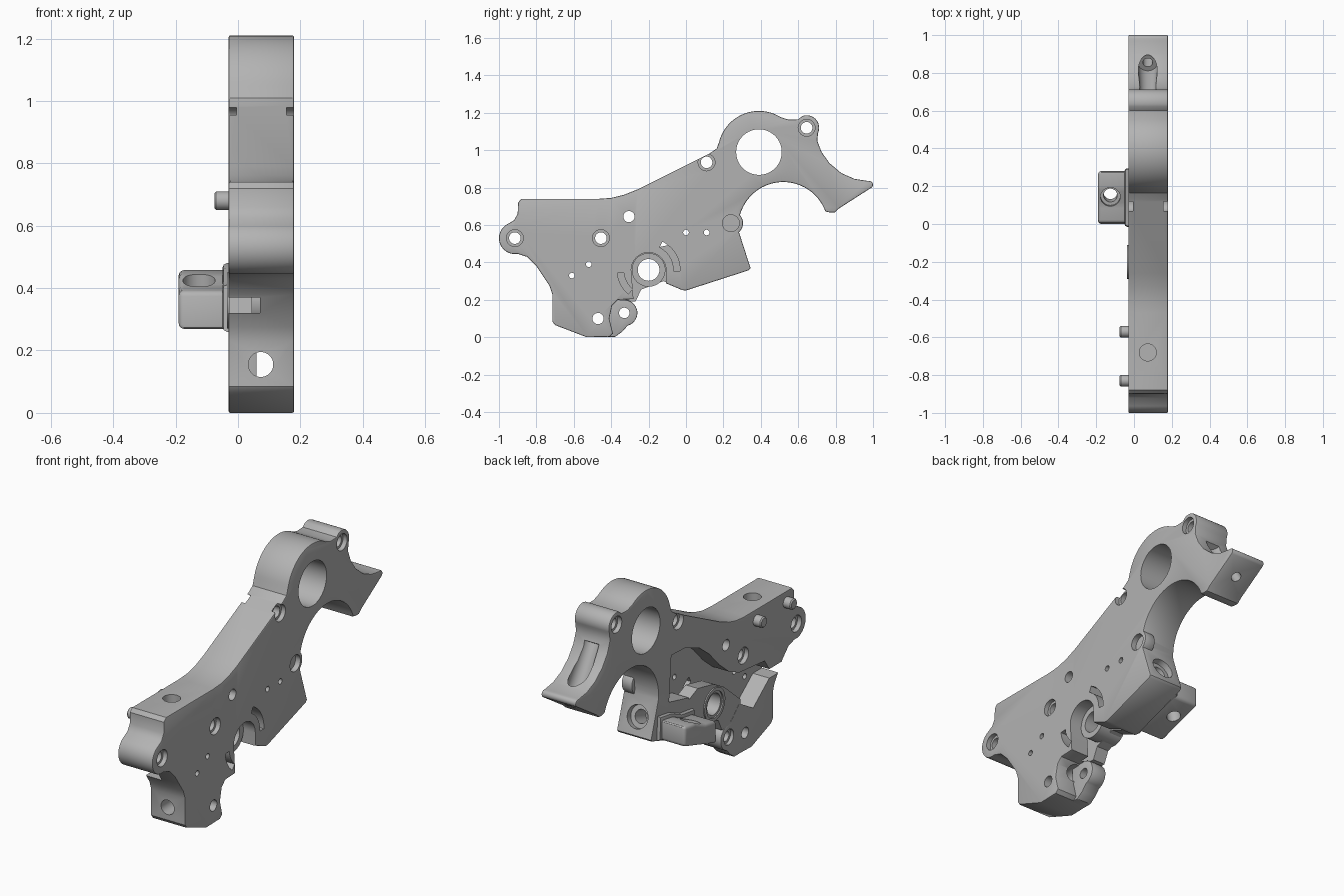
import bpy, bmesh
from math import cos, sin, radians
from mathutils import Vector

if "Cube" in bpy.data.objects:
    bpy.data.objects.remove(bpy.data.objects["Cube"])

grey = bpy.data.materials.new("machined grey")
grey.use_nodes = True
GREY = (0.45, 0.45, 0.45, 1)
grey.diffuse_color = GREY
grey.node_tree.nodes["Principled BSDF"].inputs["Base Color"].default_value = GREY

X0, X1, MID = -0.03, 0.18, 0.073   # plate faces and its middle plane


def arc(cy, cz, r, a0, a1, n=16):
    angles = [radians(a0 + (a1 - a0) * i / n) for i in range(n + 1)]
    return [(cy + r * cos(a), cz + r * sin(a)) for a in angles]


def finish(bm, name):
    bmesh.ops.recalc_face_normals(bm, faces=bm.faces)
    mesh = bpy.data.meshes.new(name)
    bm.to_mesh(mesh)
    bm.free()
    mesh.materials.append(grey)
    ob = bpy.data.objects.new(name, mesh)
    bpy.context.collection.objects.link(ob)
    return ob


def prism(name, profile, x0, x1, rim=0, every=False):
    """Extrude a (y, z) profile along x, optionally rounding its edges."""
    bm = bmesh.new()
    base = bm.faces.new([bm.verts.new((x0, y, z)) for y, z in profile])
    new = bmesh.ops.extrude_face_region(bm, geom=[base])["geom"]
    bmesh.ops.translate(bm, vec=(x1 - x0, 0, 0),
                        verts=[v for v in new if isinstance(v, bmesh.types.BMVert)])
    bmesh.ops.recalc_face_normals(bm, faces=bm.faces)
    if rim:
        edges = [e for e in bm.edges
                 if every or abs(e.verts[0].co.x - e.verts[1].co.x) < 1e-5]
        bmesh.ops.bevel(bm, geom=edges, offset=rim, segments=3 if every else 2,
                        profile=0.5, affect='EDGES', clamp_overlap=True)
    return finish(bm, name)


def rod(name, p0, p1, r, r2=None):
    p0, p1 = Vector(p0), Vector(p1)
    bm = bmesh.new()
    bmesh.ops.create_cone(bm, cap_ends=True, segments=40, radius1=r,
                          radius2=r if r2 is None else r2, depth=(p1 - p0).length)
    turn = (p1 - p0).to_track_quat('Z', 'Y').to_matrix().to_4x4()
    turn.translation = (p0 + p1) / 2
    bmesh.ops.transform(bm, matrix=turn, verts=bm.verts)
    return finish(bm, name)


def cut(ob, cutter):
    mod = ob.modifiers.new("cut", 'BOOLEAN')
    mod.operation, mod.solver, mod.object = 'DIFFERENCE', 'EXACT', cutter
    bpy.context.view_layer.update()
    result = bpy.data.meshes.new_from_object(
        ob.evaluated_get(bpy.context.evaluated_depsgraph_get()))
    ob.modifiers.clear()
    ob.data = result
    bpy.data.objects.remove(cutter)


def drill(ob, y, z, r, x0=-0.3, x1=0.3):
    cut(ob, rod("drill", (x0, y, z), (x1, y, z), r))


# Main plate outline
outline = [(-.88, .74), (-.47, .74), (-.4, .745), (-.33, .762), (-.26, .79),
           (.13, .985), (.165, 1.01)]
outline += arc(.39, .99, .22, 165, 58, 24)
outline += [(.55, 1.163), (.6, 1.165)] + arc(.645, 1.12, .067, 110, -25, 12)
outline += [(.702, 1.05), (.725, .99), (.768, .93), (.83, .878), (.9, .847), (.97, .836)]
outline += arc(.98, .816, .02, 80, -50, 6)
outline += [(.82, .69), (.795, .668), (.77, .667)]
outline += arc(.52, .59, .24, 20, 185, 32)
outline += [(.345, .37), (.335, .358), (0, .25), (-.02, .252), (-.11, .29),
            (-.24, .265), (-.265, .205), (-.365, .2), (-.395, .17), (-.41, .1),
            (-.39, .02), (-.41, .003), (-.53, 0), (-.7, .065), (-.715, .085),
            (-.715, .23), (-.73, .275), (-.8, .38), (-.85, .43), (-.9, .446)]
outline += arc(-.915, .53, .085, 265, 125)
outline += [(-.92, .625), (-.9, .66), (-.898, .72)]
plate = prism("main_plate", outline, X0, X1, rim=.006)

# Mechanism pocket with its channel out to the front edge
pocket = [(-.9, .37), (-.68, .37), (-.64, .43), (-.42, .45), (-.33, .49),
          (-.245, .56), (-.16, .65), (-.07, .72), (.05, .765), (.17, .77),
          (.19, .52), (.02, .48), (-.02, .4), (-.03, .2), (-.25, .15),
          (-.36, .22), (-.42, .28), (-.54, .21), (-.68, .32), (-.9, .32)]
cut(plate, prism("pocket", pocket, -.2, .07))

# Arched opening around the hub, open at the bottom
HY, HZ = -.2, .36
arch = arc(HY, HZ, .093, 0, 180, 24) + [(HY - .08, .19), (HY + .093, .19)]
cut(plate, prism("arch", arch, 0, .3))

# Curved slots around the hub
for a0, a1 in ((-2, 64), (186, 230)):
    slot = arc(HY, HZ, .168, a0, a1) + arc(HY, HZ, .134, a1, a0)
    cut(plate, prism("slot", slot, .05, .3))

# Cross holes through the plate
drill(plate, .39, .99, .122)
for y, z in ((.11, .935), (.645, 1.12), (-.915, .53), (-.455, .53)):
    drill(plate, y, z, .031)
    for face in (X0, X1):
        drill(plate, y, z, .045, face - .025, face + .025)
for y, z, r in ((-.305, .645, .03), (-.47, .1, .03), (0, .56, .015),
                (.11, .56, .015), (-.52, .39, .015), (-.61, .33, .015)):
    drill(plate, y, z, r)

# Edge holes: top, front, and counterbored rear face
cut(plate, rod("top_hole", (MID, -.68, .66), (MID, -.68, .8), .045))
cut(plate, rod("front_hole", (MID, -.8, .155), (MID, -.3, .155), .04))
for depth, r in ((.03, .062), (.13, .036)):
    start = Vector((MID, .313, .46))
    way = Vector((0, .95, .31))
    cut(plate, rod("rear_bore", start - way * depth, start + way * .1, r))

# Tail screw hole and its scooped clearance
seat, way = Vector((MID, .855, .815)), Vector((0, -.53, .85))
cut(plate, rod("tail_hole", seat - way * .2, seat + way * .05, .026))
cut(plate, rod("tail_scoop", seat, seat + way * .25, .052, .045))

# Lobe on the edge of the round cut-out
lobe = prism("side_lobe", arc(.24, .61, .065, 0, 345, 31), .115, X1 - .0005, rim=.006)
for part in (lobe, plate):
    drill(part, .24, .61, .045, .15, .3)

# Web carrying the hub
web = prism("hub_web", [(-.43, .19), (-.43, .3), (-.36, .36), (-.29, .42), (-.2, .47),
                        (-.06, .5), (.03, .46), (.03, .265), (-.02, .255),
                        (-.12, .3), (-.24, .255), (-.27, .19)], X0 + .001, .045)
hub = rod("hub", (X0 - .006, HY, HZ), (.11, HY, HZ), .09)
for part in (web, hub):
    drill(part, HY, HZ, .058)
drill(hub, HY, HZ, .072, -.1, X0 + .015)

# Lower lug
lug = prism("lower_lug", arc(-.33, .13, .07, 90, -75) + [(-.34, .03), (-.38, .002),
            (-.42, .002), (-.42, .2)], X0 + .0005, .06, rim=.005)
for part in (lug, plate):
    drill(part, -.33, .13, .028)
drill(lug, -.33, .13, .042, -.1, X0 + .02)

# Side boss with a tilted screw hole
boss = prism("side_boss", [(0, .265), (.005, .39), (.1, .405), (.19, .445),
                           (.28, .46), (.28, .35)], -.19, .01, rim=.016, every=True)
flange = prism("boss_flange", [(-.015, .26), (-.01, .41), (.1, .425), (.19, .465),
                               (.29, .48), (.295, .352)], -.05, .01, rim=.014)
axis_low, axis_seat, axis_top = (-.125, .2, .15), (-.125, .15, .39), (-.125, .11, .6)
for part in (boss, flange):
    cut(part, rod("boss_hole", axis_low, axis_top, .036))
    cut(part, rod("boss_seat", axis_seat, axis_top, .052))

# Locating pins
for name, y in (("front_pin", -.83), ("rear_pin", -.57)):
    rod(name, (0, y, .68), (-.07, y, .68), .03)
    rod(name + "_tip", (-.07, y, .68), (-.076, y, .68), .03, .024)

# Smooth rounded surfaces, keep machined edges crisp
bpy.ops.object.select_all(action='DESELECT')
for ob in bpy.context.collection.objects:
    if ob.type == 'MESH':
        ob.select_set(True)
        bpy.context.view_layer.objects.active = ob
bpy.ops.object.shade_smooth_by_angle(angle=radians(32))
